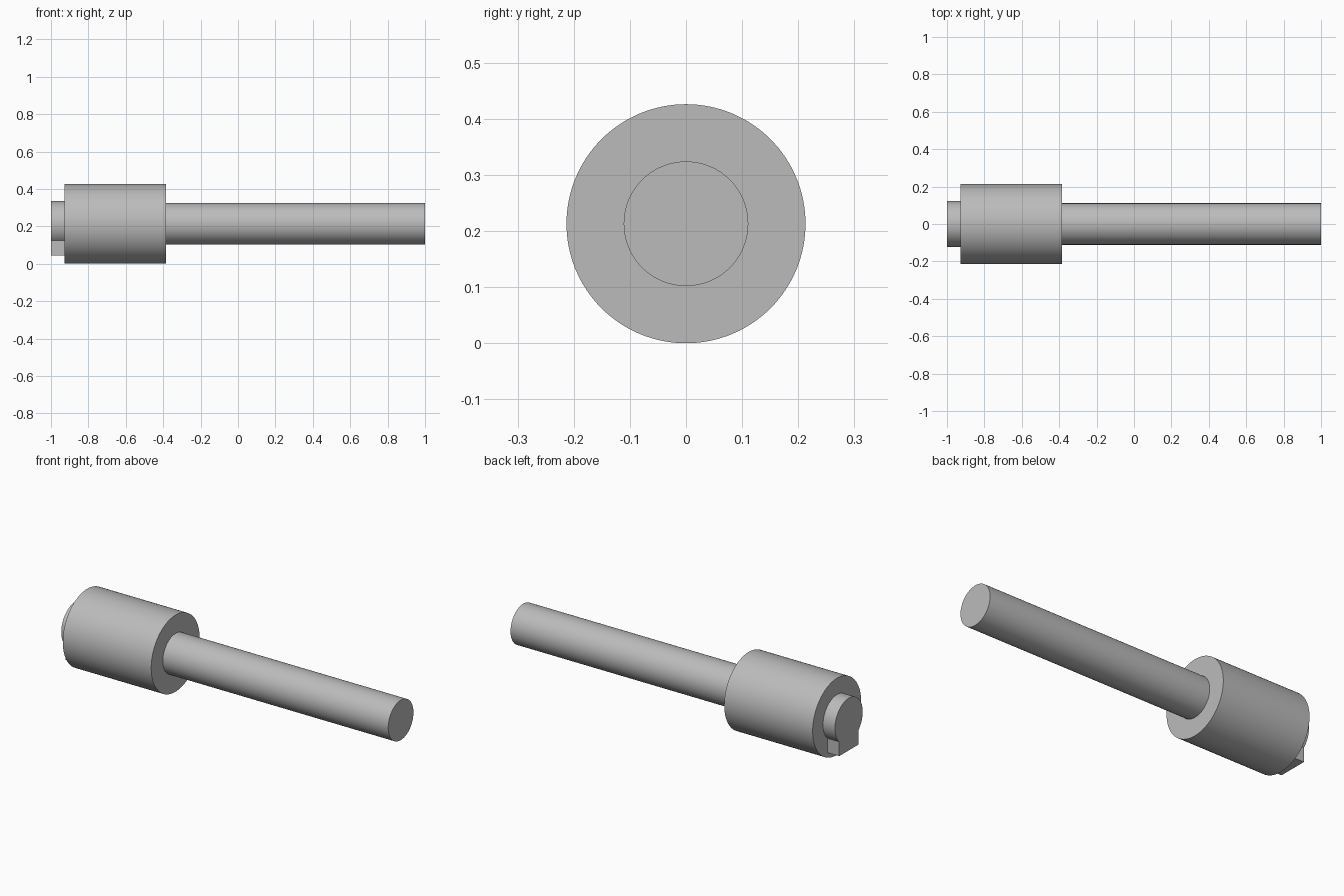
import bpy, bmesh, math

old = bpy.data.objects.get("Cube")
if old:
    bpy.data.objects.remove(old, do_unlink=True)

AXIS_Z = 0.213
SEGMENTS = 128

steel = bpy.data.materials.new("steel grey")
steel.use_nodes = True
grey = (0.5, 0.5, 0.5, 1)
steel.diffuse_color = grey
steel.node_tree.nodes["Principled BSDF"].inputs["Base Color"].default_value = grey


def arc(radius, start=0.0, sweep=2 * math.pi, count=SEGMENTS):
    """Points (y, z) around the shared axis."""
    return [(radius * math.cos(start + sweep * i / count),
             AXIS_Z + radius * math.sin(start + sweep * i / count))
            for i in range(count)]


def extrude_profile(name, profile, x0, x1):
    """Solid made by sweeping a (y, z) outline along x."""
    bm = bmesh.new()
    cap = bm.faces.new([bm.verts.new((x0, y, z)) for y, z in profile])
    swept = bmesh.ops.extrude_face_region(bm, geom=[cap], use_keep_orig=True)
    moved = [v for v in swept["geom"] if isinstance(v, bmesh.types.BMVert)]
    bmesh.ops.translate(bm, verts=moved, vec=(x1 - x0, 0, 0))
    bmesh.ops.recalc_face_normals(bm, faces=bm.faces)
    mesh = bpy.data.meshes.new(name)
    bm.to_mesh(mesh)
    bm.free()
    mesh.materials.append(steel)
    obj = bpy.data.objects.new(name, mesh)
    bpy.context.collection.objects.link(obj)
    bpy.ops.object.select_all(action="DESELECT")
    obj.select_set(True)
    bpy.context.view_layer.objects.active = obj
    bpy.ops.object.shade_smooth_by_angle(angle=math.radians(30))
    return obj


# Thick collar and long shaft
extrude_profile("collar", arc(0.213), -0.927, -0.384)
extrude_profile("shaft", arc(0.111), -0.384, 1.0)

# End boss: round top with a straight-sided key running down from it
boss_r, key_half, key_bottom = 0.122, 0.084, 0.045
corner = math.acos(key_half / boss_r)
outline = arc(boss_r, -corner, math.pi + 2 * corner, 96)
outline += [(-key_half, AXIS_Z - boss_r * math.sin(corner)),
            (-key_half, key_bottom), (key_half, key_bottom)]
extrude_profile("keyed_boss", outline, -1.0, -0.927)
